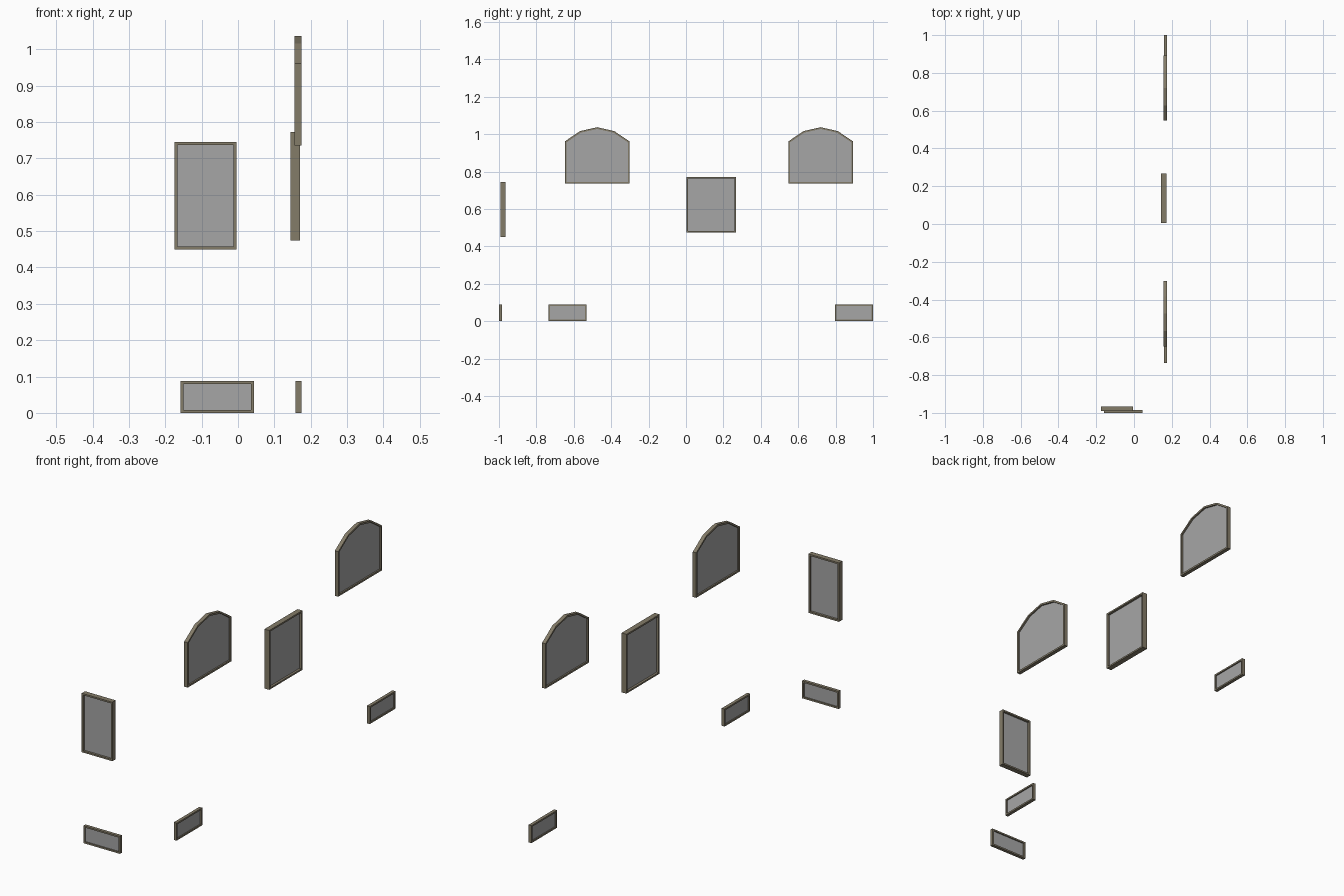
import bpy
from mathutils import Vector

if "Cube" in bpy.data.objects:
    bpy.data.objects.remove(bpy.data.objects["Cube"])


def material(name, rgb):
    m = bpy.data.materials.new(name)
    m.diffuse_color = (*rgb, 1)
    m.use_nodes = True
    m.node_tree.nodes["Principled BSDF"].inputs["Base Color"].default_value = m.diffuse_color
    return m


FRAME = material("weathered_frame", (0.23, 0.20, 0.14))
GLASS = material("grey_glass", (0.38, 0.38, 0.38))


def inset(pts, w):
    """Mitred inward offset of a counter-clockwise outline."""
    out = []
    for i, p in enumerate(pts):
        a = (p - pts[i - 1]).normalized()
        b = (pts[(i + 1) % len(pts)] - p).normalized()
        na, nb = Vector((-a.y, a.x)), Vector((-b.y, b.x))
        out.append(p + (na + nb) * (w / (1 + na.dot(nb))))
    return out


def make(name, verts, faces, mat):
    me = bpy.data.meshes.new(name)
    me.from_pydata(verts, [], faces)
    me.materials.append(mat)
    ob = bpy.data.objects.new(name, me)
    bpy.context.collection.objects.link(ob)


def window(name, outline, depth, facing, width):
    """Hollow frame around a thin pane; facing 'x' puts the outline in the yz plane."""
    pts = [Vector(p) for p in outline]
    inner = inset(pts, width)
    n = len(pts)
    d0, d1 = depth

    def place(p, d):
        return (d, p.x, p.y) if facing == 'x' else (p.x, d, p.y)

    def orient(faces):  # the xz plane is mirrored, so flip its winding
        return faces if facing == 'x' else [f[::-1] for f in faces]

    # Frame: four rings (outer back, outer front, inner front, inner back)
    rings = [(pts, d0), (pts, d1), (inner, d1), (inner, d0)]
    verts = [place(p, d) for ring, d in rings for p in ring]
    faces = []
    for r in range(4):
        s = (r + 1) % 4
        for i in range(n):
            j = (i + 1) % n
            faces.append((r * n + i, r * n + j, s * n + j, s * n + i))
    make(name + "_frame", verts, orient(faces), FRAME)

    # Glass: thin slab in the middle of the frame
    mid = (d0 + d1) / 2
    verts = [place(p, d) for d in (mid - 0.002, mid + 0.002) for p in inner]
    faces = [tuple(reversed(range(n))), tuple(range(n, 2 * n))]
    make(name + "_glass", verts, orient(faces), GLASS)


def rect(a0, a1, z0, z1):
    return [(a0, z0), (a1, z0), (a1, z1), (a0, z1)]


def arch(c):
    return [(c - 0.173, 0.735), (c + 0.173, 0.735), (c + 0.173, 0.961),
            (c + 0.092, 1.016), (c, 1.037), (c - 0.092, 1.016), (c - 0.173, 0.961)]


# Front wall windows
window("front_window", rect(-0.174, -0.004, 0.449, 0.745), (-0.991, -0.965), 'y', 0.008)
window("front_basement_window", rect(-0.158, 0.044, 0, 0.088), (-1.0, -0.984), 'y', 0.008)

# Side wall windows
window("side_window", rect(0.004, 0.267, 0.474, 0.772), (0.144, 0.171), 'x', 0.008)
for i, c in enumerate((-0.475, 0.72)):
    window(f"arched_window_{i + 1}", arch(c), (0.155, 0.174), 'x', 0.009)
for i, y in enumerate((-0.735, 0.797)):
    window(f"side_basement_window_{i + 1}", rect(y, y + 0.203, 0, 0.088),
           (0.158, 0.174), 'x', 0.008)
